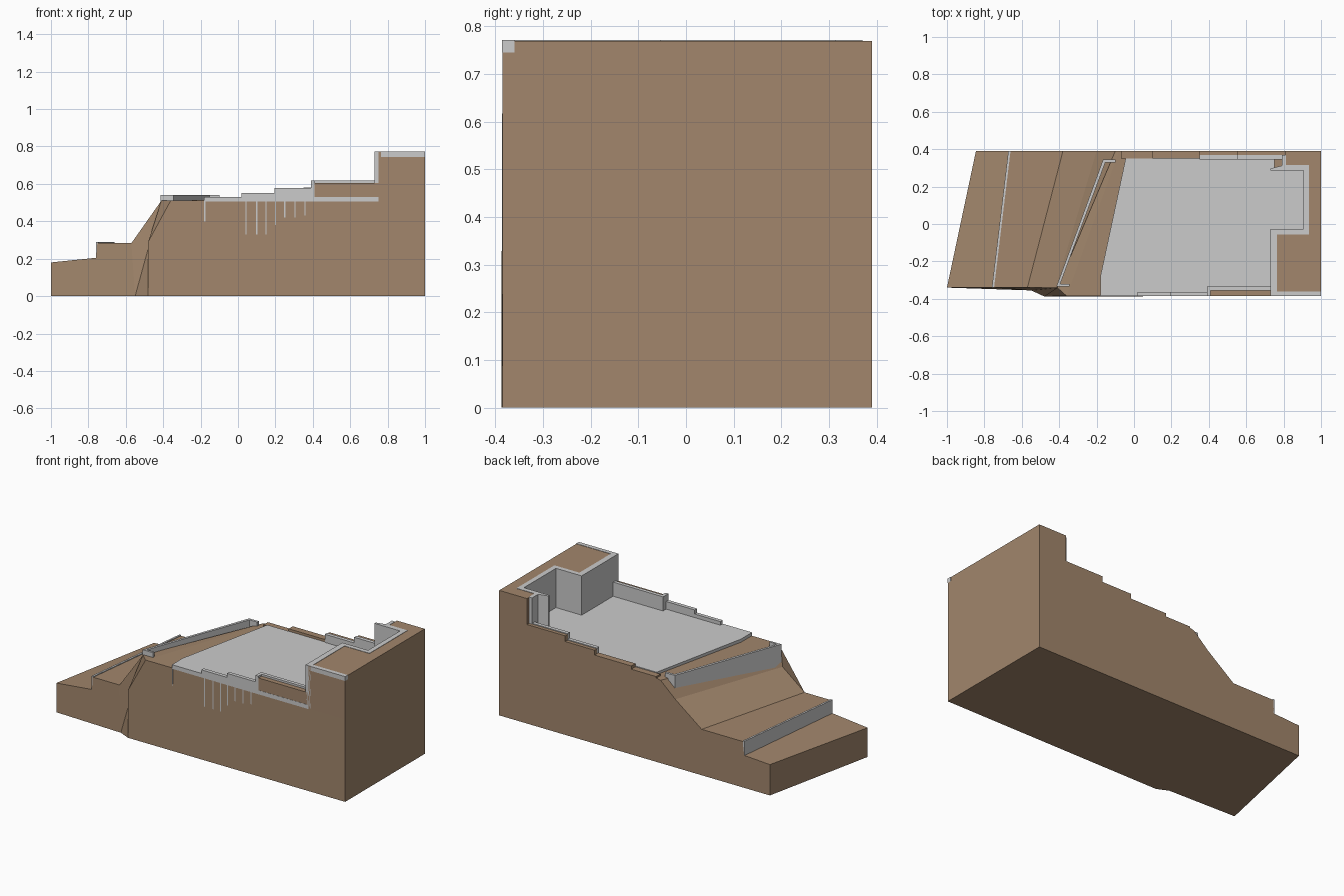
import bpy, bmesh

brown = bpy.data.materials.new("earth")
brown.diffuse_color = (0.36, 0.24, 0.15, 1)


def finish(name, bm, mat=None):
    bmesh.ops.recalc_face_normals(bm, faces=bm.faces)
    me = bpy.data.meshes.new(name)
    bm.to_mesh(me)
    bm.free()
    ob = bpy.data.objects.new(name, me)
    bpy.context.collection.objects.link(ob)
    if mat:
        me.materials.append(mat)
    return ob


def prism(name, outline, z0, z1, mat=None):
    bm = bmesh.new()
    lo = [bm.verts.new((x, y, z0)) for x, y in outline]
    hi = [bm.verts.new((x, y, z1)) for x, y in outline]
    n = len(lo)
    bm.faces.new(lo)
    bm.faces.new(hi)
    for i in range(n):
        j = (i + 1) % n
        bm.faces.new((lo[i], lo[j], hi[j], hi[i]))
    return finish(name, bm, mat)


def box(name, x0, x1, y0, y1, z0, z1, mat=None):
    return prism(name, [(x0, y0), (x1, y0), (x1, y1), (x0, y1)], z0, z1, mat)


# Main hillside: front profile lofted to a skewed back profile
front = [(-1, -.34, .18), (-.757, -.34, .205), (-.752, -.34, .283),
         (-.57, -.34, .283), (-.42, -.34, .40), (-.41, -.34, .51),
         (-.36, -.385, .51), (1, -.385, .51), (1, -.385, 0),
         (-.48, -.387, 0), (-.55, -.355, 0), (-1, -.34, 0)]
back = [(-.845, .19), (-.668, .20), (-.663, .283), (-.38, .283), (-.2, .42),
        (-.1, .51), (-.08, .515), (1, .515), (1, 0), (-.3, 0), (-.4, 0),
        (-.845, 0)]
bm = bmesh.new()
f = [bm.verts.new(p) for p in front]
b = [bm.verts.new((x, .39, z)) for x, z in back]
kink = bm.verts.new((-.48, -.387, .29))
for i in range(12):
    j = (i + 1) % 12
    bm.faces.new((f[i], f[j], b[j], b[i]))
bm.faces.new(b)
bm.faces.new((f[11], f[0], f[1], f[2], f[3], f[10]))
bm.faces.new((f[10], f[3], f[4], f[5]))
bm.faces.new((f[10], f[5], f[6], kink, f[9]))
bm.faces.new((f[9], kink, f[6], f[7], f[8]))
finish("hillside", bm, brown)

# Upper earth: high terrace and stepped verges
prism("upper_terrace", [(.75, -.385), (.75, -.05), (.93, -.05), (.93, .31),
                        (.81, .31), (.81, .39), (1, .39), (1, -.385)],
      .505, .77, brown)
box("front_verge", .395, .755, -.385, -.35, .505, .605, brown)
for i, (x0, x1, y0, z) in enumerate([(.55, .81, .365, .61), (.35, .55, .365, .575),
                                     (.1, .35, .35, .545), (-.07, .1, .35, .525)]):
    box(f"back_verge_{i}", x0, x1, y0, .39, .505, z, brown)

# Paved courtyard slab
prism("courtyard_slab", [(-.18, -.386), (-.18, -.28), (-.045, .35), (.75, .35),
                         (.75, .29), (.91, .29), (.91, -.035), (.75, -.035),
                         (.75, -.386)], .505, .53)

# Tall retaining wall around the recess
prism("recess_wall", [(.73, -.385), (.73, -.027), (.905, -.027), (.905, .285),
                      (.73, .285), (.73, .297), (.79, .312), (.79, .37), (.812, .37),
                      (.812, .315), (.935, .315), (.935, -.055), (.765, -.055),
                      (.765, -.385)], .51, .772)
box("terrace_coping", .765, 1.0005, -.386, -.36, .745, .772)

# Low stepped walls at front and back
prism("front_wall_high", [(.39, -.386), (.39, -.333), (.735, -.333), (.735, -.355),
                          (.41, -.355), (.41, -.386)], .51, .617)
box("front_wall_mid", .195, .395, -.386, -.363, .525, .577)
box("front_wall_low", .02, .2, -.386, -.363, .52, .552)
box("back_wall_high", .55, .8, .345, .368, .51, .615)
box("back_wall_mid", .35, .55, .345, .368, .51, .58)

# Thin footing strips showing on the front face
for i, (x, z) in enumerate([(-.178, .4), (.042, .33), (.1, .33), (.15, .33),
                            (.2, .38), (.25, .42), (.305, .42), (.358, .43)]):
    box(f"footing_strip_{i}", x - .003, x + .003, -.386, -.38, z, .53)

# Slanted garden wall with short returns at both ends
prism("garden_wall", [(-.345, -.335), (-.415, -.335), (-.165, .345), (-.10, .345),
                      (-.10, .33), (-.153, .33), (-.395, -.322), (-.345, -.322)],
      .39, .54)

# Thin kerb on the lower step
prism("lower_kerb", [(-.76, -.34), (-.672, .39), (-.66, .39), (-.748, -.34)],
      .20, .288)
